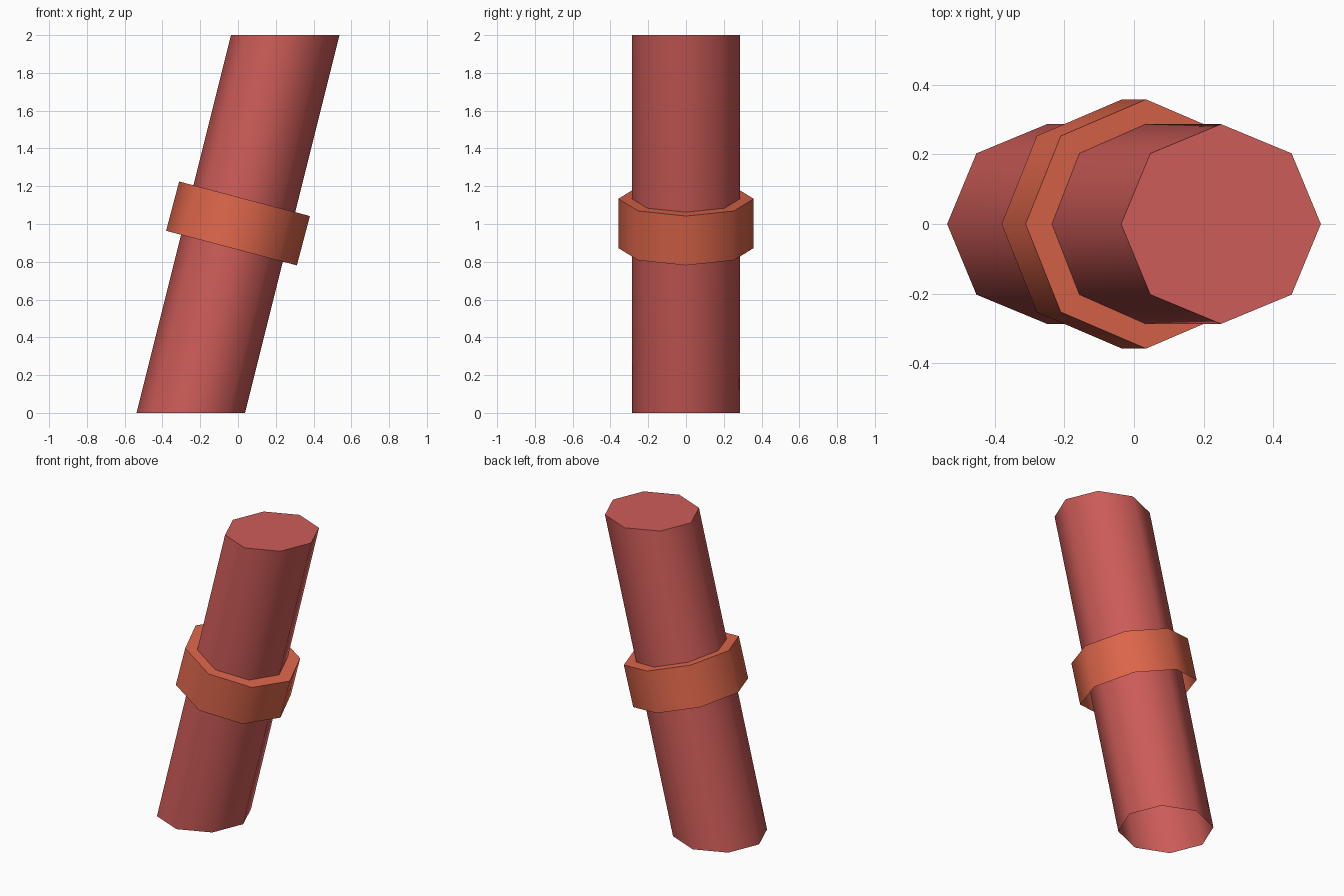
import bpy
import bmesh
import math
from mathutils import Matrix

if "Cube" in bpy.data.objects:
    bpy.data.objects.remove(bpy.data.objects["Cube"])


def material(name, color):
    mat = bpy.data.materials.new(name)
    mat.diffuse_color = (*color, 1.0)
    mat.use_nodes = True
    mat.node_tree.nodes["Principled BSDF"].inputs["Base Color"].default_value = mat.diffuse_color
    return mat


def open_prism(name, radius, height, transform, mat):
    """Eight-sided tube, capped on top and open underneath."""
    bm = bmesh.new()
    bmesh.ops.create_cone(bm, cap_ends=True, segments=8, radius1=radius,
                          radius2=radius, depth=height)
    # put corners on the x and y axes
    start = min(math.atan2(v.co.y, v.co.x) % (math.pi / 4) for v in bm.verts)
    if 0.1 < start < math.pi / 4 - 0.1:
        bm.transform(Matrix.Rotation(math.pi / 8, 4, 'Z'))
    bm.normal_update()
    bottom = [f for f in bm.faces if f.normal.z < -0.9]
    bmesh.ops.delete(bm, geom=bottom, context='FACES_ONLY')
    bm.transform(transform)
    mesh = bpy.data.meshes.new(name)
    bm.to_mesh(mesh)
    bm.free()
    mesh.materials.append(mat)
    obj = bpy.data.objects.new(name, mesh)
    bpy.context.collection.objects.link(obj)
    # smooth sides, crisp cap
    bpy.ops.object.select_all(action='DESELECT')
    obj.select_set(True)
    bpy.context.view_layer.objects.active = obj
    bpy.ops.object.shade_smooth_by_angle(angle=math.radians(50))
    return obj


red = material("muted red", (0.61, 0.107, 0.098))
orange = material("burnt orange", (0.73, 0.133, 0.07))

# Leaning tube: sheared so both ends stay level
lean = Matrix.Identity(4)
lean[0][2] = 0.25
open_prism("leaning_tube", 0.287, 2.0,
           Matrix.Translation((0, 0, 1)) @ lean, red)

# Collar: tilted to sit square to the tube
open_prism("collar", 0.358, 0.27,
           Matrix.Translation((0, 0, 1.003)) @ Matrix.Rotation(math.radians(14.8), 4, 'Y'),
           orange)
